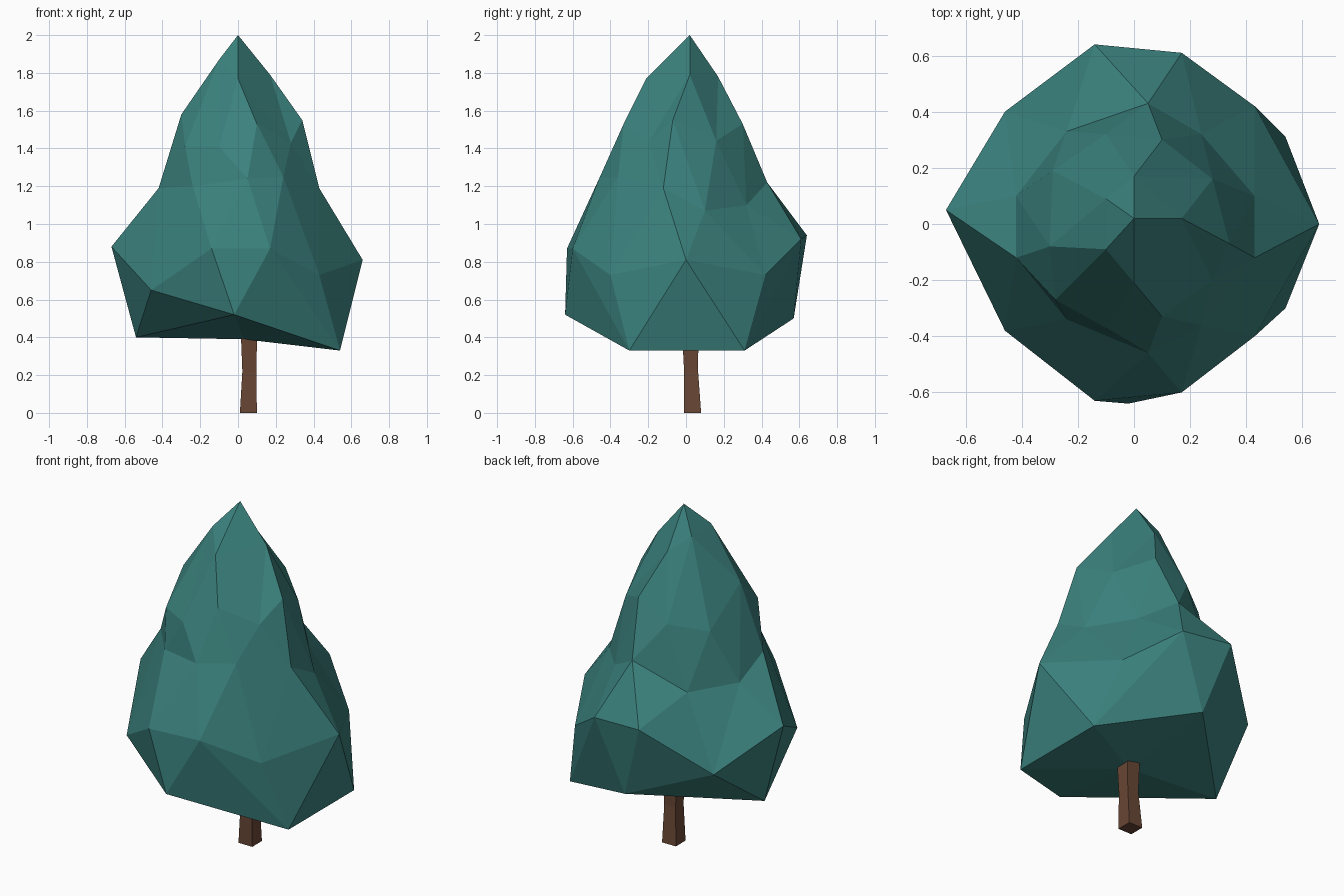
import bpy
import bmesh
from math import atan2, tau
from mathutils import Vector

default_cube = bpy.data.objects.get("Cube")
if default_cube:
    bpy.data.objects.remove(default_cube, do_unlink=True)


def make_material(name, colour):
    """Plain flat colour for viewport and render."""
    material = bpy.data.materials.new(name)
    material.use_nodes = True
    material.diffuse_color = (*colour, 1)
    shader = material.node_tree.nodes["Principled BSDF"]
    shader.inputs["Base Color"].default_value = (*colour, 1)
    shader.inputs["Roughness"].default_value = 0.9
    return material


def add_part(name, bm, material):
    """Turn a bmesh into a flat-shaded object."""
    bmesh.ops.recalc_face_normals(bm, faces=bm.faces)
    mesh = bpy.data.meshes.new(name)
    bm.to_mesh(mesh)
    bm.free()
    mesh.materials.append(material)
    part = bpy.data.objects.new(name, mesh)
    bpy.context.collection.objects.link(part)
    return part


def ring_order(vert):
    """Sort from the top tier down, then anticlockwise from +x."""
    angle = round(atan2(vert.co.y, vert.co.x), 3) % tau
    return (-round(vert.co.z, 2), angle)


foliage_green = make_material("foliage teal green", (0.043, 0.22, 0.205))
bark_brown = make_material("bark brown", (0.14, 0.062, 0.036))

# Foliage: a coarse icosphere whose tiers are pulled into an uneven cone
foliage_tiers = [
    # tip
    (0, .02, 2),
    # shoulder below the tip
    (.17, .02, 1.79), (0, .17, 1.78), (-.1, .09, 1.86),
    (-.1, -.09, 1.87), (0, -.21, 1.77),
    # upper crown, hollows
    (.28, .16, 1.44), (-.1, .32, 1.43), (-.3, -.08, 1.58),
    (-.1, -.37, 1.41), (.28, -.2, 1.43),
    # upper crown, ridges
    (.34, -.07, 1.55), (.1, .3, 1.53), (-.29, .19, 1.39),
    (-.28, -.27, 1.41), (.1, -.33, 1.53),
    # waist
    (.43, .1, 1.07), (.24, .32, 1.1), (.05, .43, 1.22),
    (-.24, .33, 1.07), (-.42, .1, 1.09), (-.42, -.12, 1.19),
    (-.24, -.34, 1.2), (.05, -.46, 1.24), (.24, -.36, 1.25),
    (.43, -.12, 1.19),
    # skirt, ridges
    (.43, .42, .73), (-.14, .64, .94), (-.67, .05, .88),
    (-.14, -.63, .87), (.43, -.4, .73),
    # skirt, hollows
    (.66, 0, .81), (.17, .61, .92), (-.46, .4, .67),
    (-.46, -.38, .65), (.17, -.6, .87),
    # bottom rim and underside
    (.54, .31, .33), (0, .57, .5), (-.54, .04, .4),
    (-.02, -.64, .52), (.54, -.3, .33), (.03, 0, .39),
]
bm = bmesh.new()
bmesh.ops.create_icosphere(bm, subdivisions=2, radius=1)
for vert, position in zip(sorted(bm.verts, key=ring_order), foliage_tiers):
    vert.co = position
add_part("foliage", bm, foliage_green)

# Trunk: a square post, slightly pinched in the middle
trunk_sections = [(.055, .035, 0, .045), (.06, .027, .22, .037), (.058, .022, .45, .044)]
bm = bmesh.new()
rings = []
for x, y, z, half in trunk_sections:
    corners = [(-1, -1), (1, -1), (1, 1), (-1, 1)]
    rings.append([bm.verts.new(Vector((x + half * i, y + half * j, z))) for i, j in corners])
for lower, upper in zip(rings, rings[1:]):
    for i in range(4):
        k = (i + 1) % 4
        bm.faces.new((lower[i], lower[k], upper[k], upper[i]))
bm.faces.new(rings[0][::-1])
bm.faces.new(rings[-1])
add_part("trunk", bm, bark_brown)
